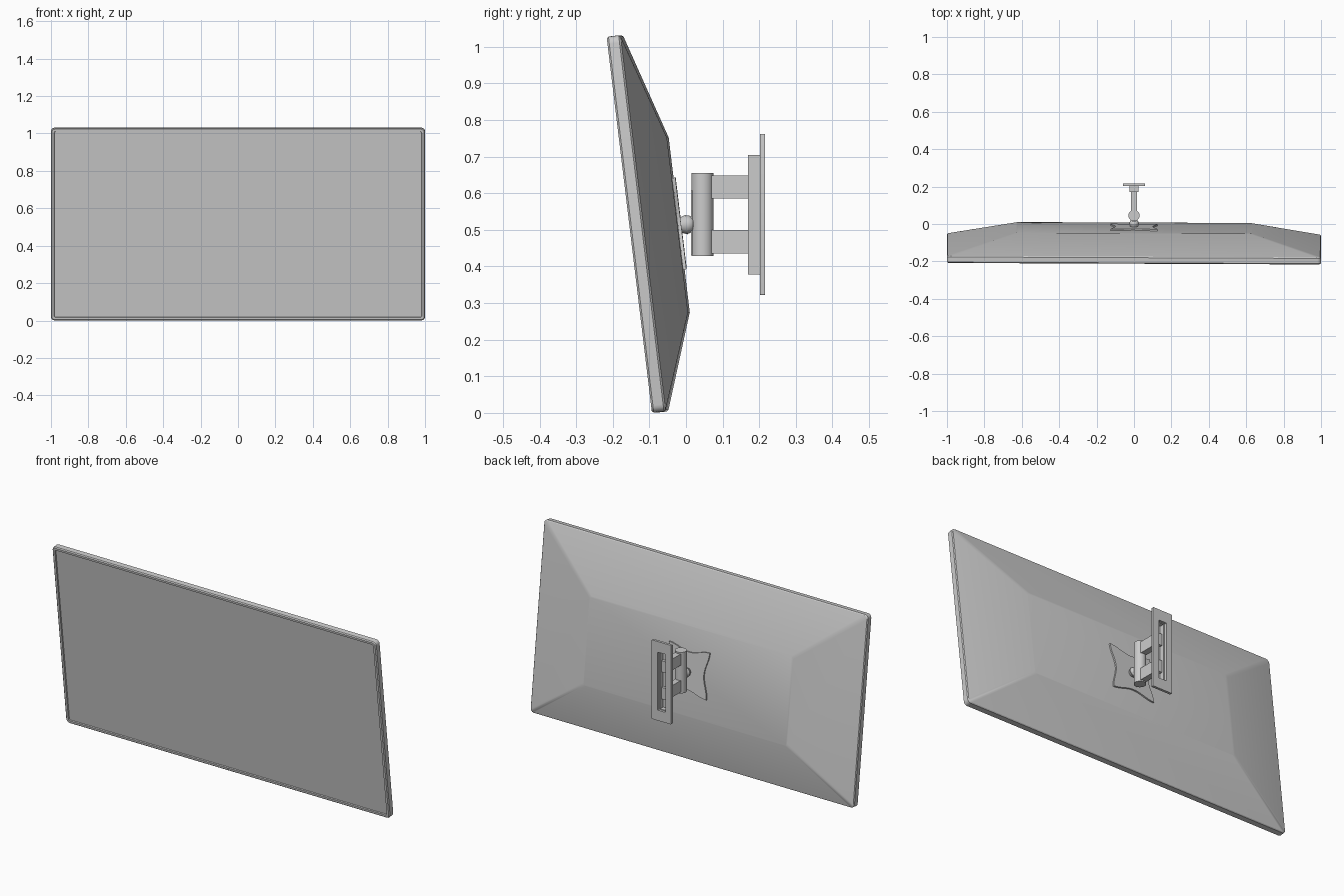
import bpy, bmesh, math
from mathutils import Matrix, Vector

cube = bpy.data.objects.get("Cube")
if cube:
    bpy.data.objects.remove(cube, do_unlink=True)

GREY = 0.6
mat = bpy.data.materials.new("light grey")
mat.use_nodes = True
mat.diffuse_color = (GREY, GREY, GREY, 1)
mat.node_tree.nodes["Principled BSDF"].inputs["Base Color"].default_value = (GREY, GREY, GREY, 1)

# Frame of the tilted panel: local x across, y backwards, z up the panel
TILT = Matrix.Translation((0, -0.089, 0)) @ Matrix.Rotation(-0.004, 4, 'Z') @ Matrix.Rotation(0.12, 4, 'X')
UPRIGHT = Matrix.Identity(4)


def finish(name, bm, frame=UPRIGHT):
    bmesh.ops.recalc_face_normals(bm, faces=bm.faces)
    mesh = bpy.data.meshes.new(name)
    bm.to_mesh(mesh)
    bm.free()
    mesh.materials.append(mat)
    obj = bpy.data.objects.new(name, mesh)
    obj.matrix_world = frame
    bpy.context.collection.objects.link(obj)
    bpy.ops.object.select_all(action='DESELECT')
    obj.select_set(True)
    bpy.context.view_layer.objects.active = obj
    bpy.ops.object.shade_smooth_by_angle(angle=math.radians(30))
    return obj


def box(name, x, y, z, frame=UPRIGHT):
    bm = bmesh.new()
    size = [b - a for a, b in (x, y, z)]
    mid = [(a + b) / 2 for a, b in (x, y, z)]
    bmesh.ops.create_cube(bm, size=1, matrix=Matrix.Translation(mid) @ Matrix.Diagonal((*size, 1)))
    return finish(name, bm, frame)


def cylinder(name, start, end, r1, r2=None, frame=UPRIGHT):
    a, b = Vector(start), Vector(end)
    turn = (b - a).to_track_quat('Z', 'Y').to_matrix().to_4x4()
    bm = bmesh.new()
    bmesh.ops.create_cone(bm, cap_ends=True, segments=32, radius1=r1, radius2=r2 or r1,
                          depth=(b - a).length, matrix=Matrix.Translation((a + b) / 2) @ turn)
    return finish(name, bm, frame)


def rounded_loop(bm, half_x, low, high, depth, radius, steps=4):
    verts = []
    corners = ((1, high), (-1, high), (-1, low), (1, low))
    for i, (sx, z) in enumerate(corners):
        cx = sx * (half_x - radius)
        cz = z - radius if z == high else z + radius
        for k in range(steps + 1):
            a = math.pi / 2 * (i + k / steps)
            verts.append(bm.verts.new((cx + radius * math.cos(a), depth, cz + radius * math.sin(a))))
    return verts


def loft(name, sections, frame, closed=False):
    bm = bmesh.new()
    loops = [rounded_loop(bm, *s) for s in sections]
    pairs = list(zip(loops, loops[1:]))
    if closed:
        pairs.append((loops[-1], loops[0]))
    else:
        bm.faces.new(loops[0])
        bm.faces.new(loops[-1])
    for a, b in pairs:
        for i in range(len(a)):
            j = (i + 1) % len(a)
            bm.faces.new((a[i], a[j], b[j], b[i]))
    return finish(name, bm, frame)


# Display housing: recessed screen, bezel, rim and sloping back
H = 1.035
loft("display_panel", [
    (0.981, 0.019, H - 0.019, 0.006, 0.006),
    (0.983, 0.017, H - 0.017, 0.0, 0.008),
    (0.995, 0.005, H - 0.005, 0.0, 0.016),
    (1.0, 0.0, H, 0.005, 0.02),
    (1.0, 0.0, H, 0.033, 0.02),
    (0.996, 0.004, H - 0.004, 0.038, 0.02),
    (0.63, 0.261, 0.742, 0.129, 0.015),
], TILT)
box("indicator", (-0.006, 0.006), (-0.002, 0.002), (0.008, 0.013), TILT)

# Wavy-edged plate screwed to the back of the display
bm = bmesh.new()
outline = []
for side in range(4):
    turn = Matrix.Rotation(side * math.pi / 2, 2)
    for k in range(16):
        s = 1 - k / 8
        p = turn @ Vector((s * 0.126, 0.113 - 0.013 * math.cos(math.pi * s)))
        outline.append(bm.verts.new((p.x, 0.128, p.y + 0.505)))
face = bm.faces.new(outline)
ext = bmesh.ops.extrude_face_region(bm, geom=[face])
bmesh.ops.translate(bm, vec=(0, 0.009, 0),
                    verts=[g for g in ext["geom"] if isinstance(g, bmesh.types.BMVert)])
finish("display_mount_plate", bm, TILT)

# Tilt joint between plate and upright
cylinder("tilt_collar", (0, 0.134, 0.5), (0, 0.152, 0.5), 0.02, 0.027, TILT)
bm = bmesh.new()
bmesh.ops.create_uvsphere(bm, u_segments=24, v_segments=16, radius=0.025,
                          matrix=Matrix.Translation((0, 0.152, 0.5)))
finish("tilt_ball", bm, TILT)
cylinder("tilt_stub", (0, 0.0, 0.515), (0, 0.03, 0.515), 0.018)

# Swivel upright with its front strip
cylinder("swivel_post", (0, 0.045, 0.428), (0, 0.045, 0.656), 0.03)
box("post_strip", (-0.012, 0.012), (0.013, 0.03), (0.432, 0.607))

# Two arms reaching to the wall channel
for name, low, high in (("lower_arm", 0.435, 0.5), ("upper_arm", 0.585, 0.648)):
    box(name, (-0.017, 0.017), (0.06, 0.192), (low, high))

# Wall channel: front web, two flanges and end caps
box("channel_web", (-0.022, 0.022), (0.17, 0.176), (0.378, 0.705))
for name, s in (("channel_flange_left", 1), ("channel_flange_right", -1)):
    box(name, sorted((s * 0.017, s * 0.023)), (0.17, 0.203), (0.378, 0.705))
for name, z in (("channel_bottom", 0.378), ("channel_top", 0.699)):
    box(name, (-0.022, 0.022), (0.17, 0.203), (z, z + 0.006))

# Wall plate with a tall slot
loft("wall_plate", [
    (0.06, 0.322, 0.762, 0.202, 0.003),
    (0.06, 0.322, 0.762, 0.216, 0.003),
    (0.024, 0.38, 0.703, 0.216, 0.003),
    (0.024, 0.38, 0.703, 0.202, 0.003),
], UPRIGHT, closed=True)
